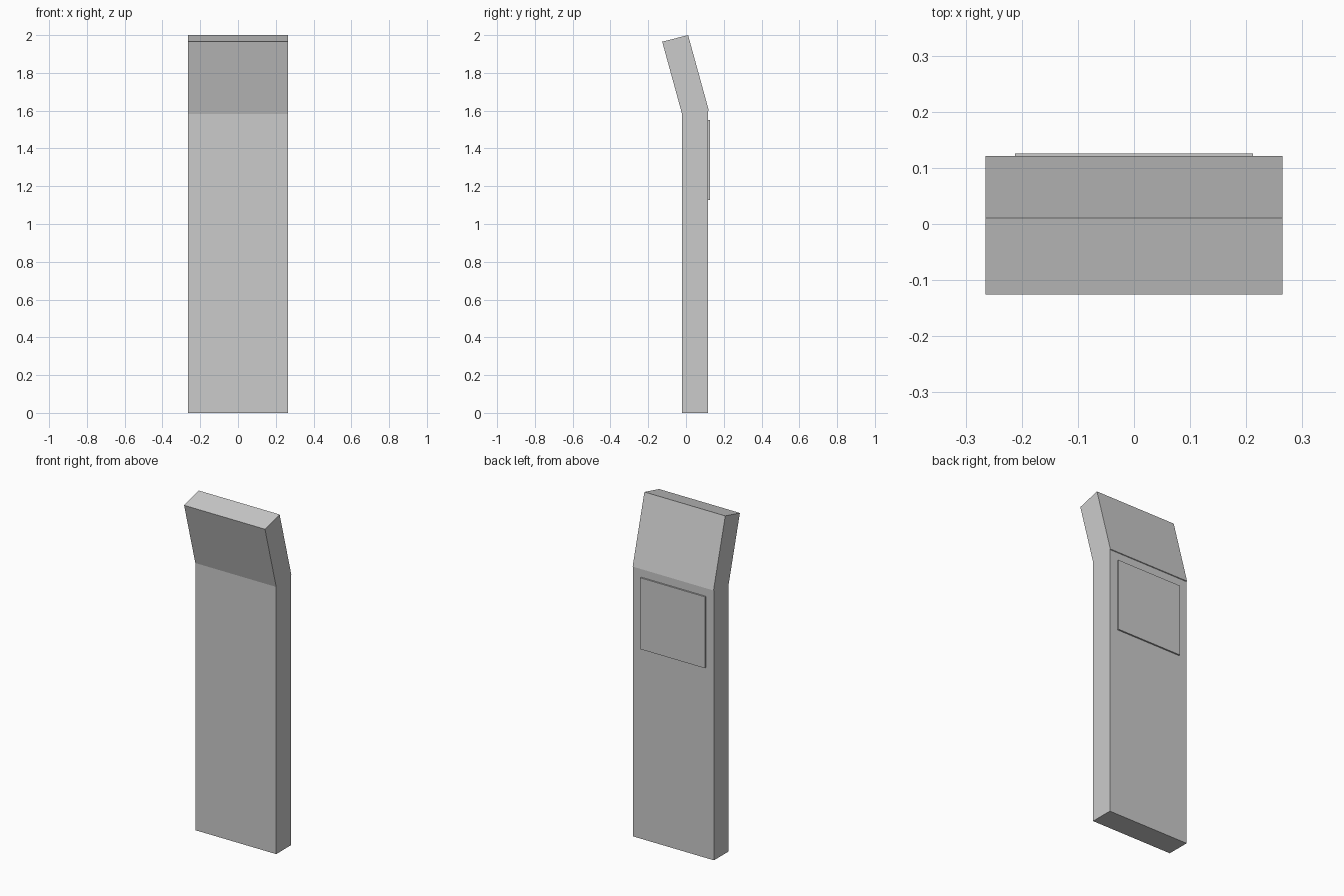
import bpy

if "Cube" in bpy.data.objects:
    bpy.data.objects.remove(bpy.data.objects["Cube"])


def extrude_profile(name, profile, half_width):
    """Side profile of (y, z) points, extruded symmetrically along x."""
    n = len(profile)
    verts = [(x, y, z) for x in (-half_width, half_width) for y, z in profile]
    faces = [tuple(reversed(range(n))), tuple(range(n, 2 * n))]
    faces += [(i, (i + 1) % n, n + (i + 1) % n, n + i) for i in range(n)]
    mesh = bpy.data.meshes.new(name)
    mesh.from_pydata(verts, [], faces)
    obj = bpy.data.objects.new(name, mesh)
    bpy.context.collection.objects.link(obj)
    return obj


# Upright slab with its forward-leaning head; the head overhangs the back slightly
extrude_profile("pillar_body", [
    (-0.021, 0.0), (0.117, 0.0), (0.117, 1.598), (0.121, 1.60),
    (0.011, 2.0), (-0.126, 1.965), (-0.021, 1.583),
], 0.265)

# Thin panel fixed to the upper back of the slab
extrude_profile("back_panel", [
    (0.11, 1.127), (0.126, 1.127), (0.126, 1.55), (0.11, 1.55),
], 0.212)
